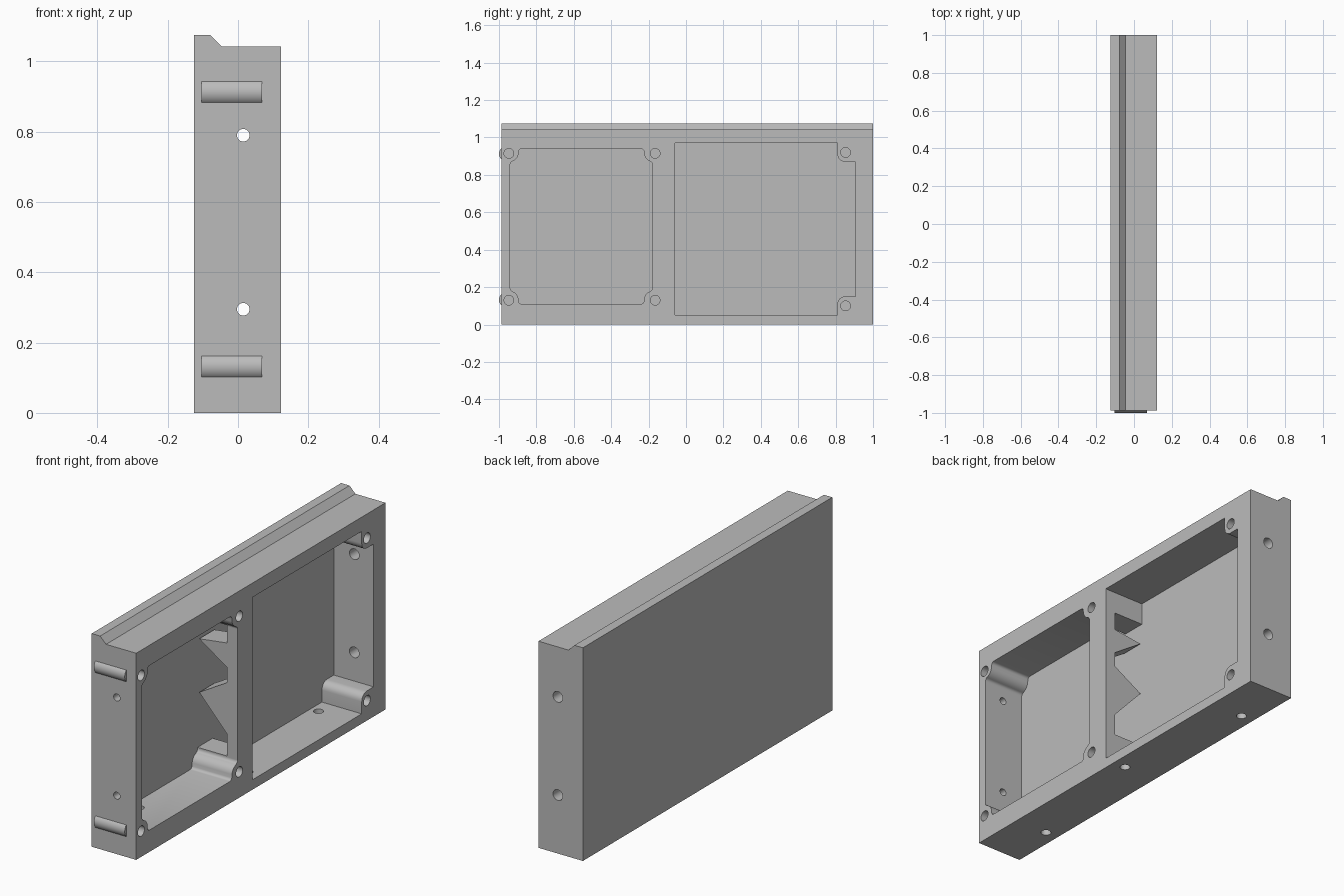
import bpy, bmesh, math
from mathutils import Vector

default = bpy.data.objects.get("Cube")
if default:
    bpy.data.objects.remove(default, do_unlink=True)

grey = bpy.data.materials.new("plain_grey")
grey.use_nodes = True
colour = (0.5, 0.5, 0.5, 1)
grey.diffuse_color = colour
grey.node_tree.nodes["Principled BSDF"].inputs["Base Color"].default_value = colour


def prism(name, axis, outline, start, end):
    """Extrude an outline along an axis; outline holds the two other coordinates in xyz order."""
    def place(p, t):
        co = list(p)
        co.insert("xyz".index(axis), t)
        return co
    bm = bmesh.new()
    face = bm.faces.new([bm.verts.new(place(p, start)) for p in outline])
    top = bmesh.ops.extrude_face_region(bm, geom=[face])["geom"]
    shift = Vector(place((0, 0), end - start))
    bmesh.ops.translate(bm, vec=shift, verts=[g for g in top if isinstance(g, bmesh.types.BMVert)])
    bmesh.ops.recalc_face_normals(bm, faces=bm.faces)
    mesh = bpy.data.meshes.new(name)
    bm.to_mesh(mesh)
    bm.free()
    mesh.materials.append(grey)
    obj = bpy.data.objects.new(name, mesh)
    bpy.context.collection.objects.link(obj)
    return obj


def arc(centre, radius, a0, a1, steps):
    return [(centre[0] + radius * math.cos(math.radians(a0 + (a1 - a0) * i / steps)),
             centre[1] + radius * math.sin(math.radians(a0 + (a1 - a0) * i / steps)))
            for i in range(steps + 1)]


def circle(centre, radius):
    return arc(centre, radius, 0, 345, 23)


cutters = []


def cut(axis, outline, start, end):
    obj = prism("cutter", axis, outline, start, end)
    obj.hide_render = True
    cutters.append(obj)


# Case body with a raised lip along the back top edge
FRONT, BACK, FACE, FLOOR = -0.987, 1.0, 0.123, -0.099
body = prism("case_body", "y", [(-0.125, 0), (FACE, 0), (FACE, 1.042), (-0.045, 1.042),
                                (-0.078, 1.075), (-0.125, 1.075)], FRONT, BACK)

# Front pocket: rounded corner bosses are left around the screws
y0, y1, z0, z1 = -0.94, -0.18, 0.11, 0.94
ym, zm = (y0 + y1) / 2, (z0 + z1) / 2
corner = [(y0, 0.855)] + arc((y0 + 0.015, 0.857), 0.015, 180, 95, 3) \
    + arc((-0.945, 0.92), 0.05, -75, -10, 6) + arc((-0.88, 0.925), 0.015, 170, 90, 3)
mirror_y = [(2 * ym - y, z) for y, z in reversed(corner)]
upper = corner + mirror_y
cut("x", upper + [(y, 2 * zm - z) for y, z in reversed(upper)], FLOOR, 0.2)

# Back pocket: bosses at the two far corners
mid = 0.51
half = [(-0.06, 0.97), (0.81, 0.97)] + arc((0.85, 0.91), 0.04, 180, 270, 6) + [(0.905, 0.87)]
cut("x", half + [(y, 2 * mid - z) for y, z in reversed(half)], FLOOR, 0.2)

# Toothed opening through the divider
cut("y", [(FLOOR, 0.2), (0.065, 0.2), (0.065, 0.31), (-0.09, 0.48), (0.065, 0.57),
          (0.065, 0.646), (-0.09, 0.75), (0.065, 0.77), (0.065, 0.86), (FLOOR, 0.86)],
    -0.21, -0.03)

# Screw holes in the open face
for y, z in [(-0.947, 0.915), (-0.165, 0.915), (-0.947, 0.13), (-0.165, 0.13),
             (0.853, 0.92), (0.853, 0.1)]:
    cut("x", circle((y, z), 0.026), -0.03, 0.2)

# Holes through the end walls
for z in (0.79, 0.295):
    cut("y", circle((0.015, z), 0.018), -1.1, -0.9)
    cut("y", circle((0.015, z), 0.027), 0.86, 1.1)

# Holes through the bottom wall
for x, y in [(-0.055, -0.71), (0.055, 0.0), (-0.055, 0.72)]:
    cut("z", circle((x, y), 0.024), -0.1, 0.14)

for cutter in cutters:
    mod = body.modifiers.new("cut", "BOOLEAN")
    mod.operation = "DIFFERENCE"
    mod.solver = "EXACT"
    mod.object = cutter

# Bake the cuts and drop the cutters
result = bpy.data.meshes.new_from_object(
    body.evaluated_get(bpy.context.evaluated_depsgraph_get()))
body.modifiers.clear()
body.data = result
for cutter in cutters:
    bpy.data.objects.remove(cutter, do_unlink=True)

# Rounded grip ridges on the front end
parts = [body]
for name, z in (("upper_ridge", 0.913), ("lower_ridge", 0.132)):
    parts.append(prism(name, "x", arc((-0.96, z), 0.04, 130, 230, 16), -0.104, 0.068))

for obj in bpy.context.selected_objects:
    obj.select_set(False)
for obj in parts:
    obj.select_set(True)
bpy.context.view_layer.objects.active = body
bpy.ops.object.shade_smooth_by_angle(angle=math.radians(30))
